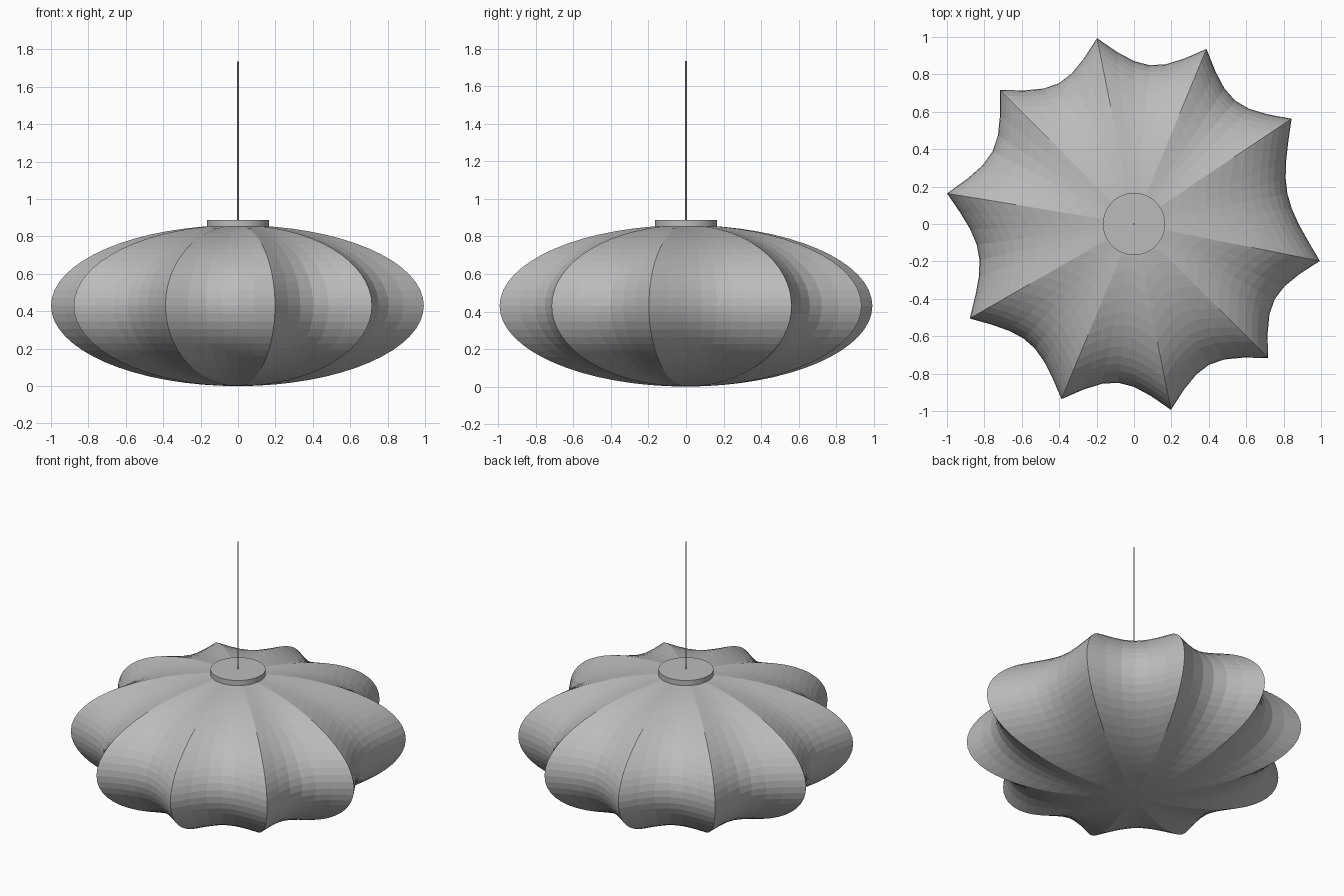
import bpy, bmesh
from math import sin, cos, pi, radians

cube = bpy.data.objects.get("Cube")
if cube:
    bpy.data.objects.remove(cube)

grey = bpy.data.materials.new("soft grey")
grey.use_nodes = True
COLOUR = (0.5, 0.5, 0.5, 1)
grey.diffuse_color = COLOUR
grey.node_tree.nodes["Principled BSDF"].inputs["Base Color"].default_value = COLOUR


def make_object(name, bm):
    bmesh.ops.recalc_face_normals(bm, faces=bm.faces)
    mesh = bpy.data.meshes.new(name)
    bm.to_mesh(mesh)
    bm.free()
    mesh.materials.append(grey)
    obj = bpy.data.objects.new(name, mesh)
    bpy.context.collection.objects.link(obj)
    return obj


def cylinder(name, radius, z0, z1, sides):
    bm = bmesh.new()
    bmesh.ops.create_cone(bm, cap_ends=True, segments=sides, radius1=radius,
                          radius2=radius, depth=z1 - z0)
    bmesh.ops.translate(bm, vec=(0, 0, (z0 + z1) / 2), verts=bm.verts)
    return make_object(name, bm)


# Scalloped outline: sharp ribs with hollow bays between them
RIBS = [-11.25, 33.75, 67.5, 101.25, 135, 170.7, 209.9, 247.5, 281.25, 315]
RIB_RADIUS = 1.013
outline = []
for start, end in zip(RIBS, RIBS[1:] + [RIBS[0] + 360]):
    width = end - start
    valley = 0.853 - 0.0015 * (width - 33.75)
    steps = round(width / 5.625)
    for i in range(steps):
        t = i / steps
        radius = valley + (RIB_RADIUS - valley) * abs(2 * t - 1) ** 2
        angle = radians(start + width * t)
        outline.append((radius * cos(angle), radius * sin(angle)))

# Shade: the outline swept over a flattened sphere
HALF_HEIGHT, RINGS = 0.43, 32
bm = bmesh.new()
bottom = bm.verts.new((0, 0, 0))
top = bm.verts.new((0, 0, 2 * HALF_HEIGHT))
rings = []
for k in range(1, RINGS):
    a = pi * k / RINGS
    z = HALF_HEIGHT * (1 - cos(a))
    rings.append([bm.verts.new((x * sin(a), y * sin(a), z)) for x, y in outline])
n = len(outline)
for i in range(n):
    j = (i + 1) % n
    bm.faces.new((bottom, rings[0][j], rings[0][i]))
    bm.faces.new((top, rings[-1][i], rings[-1][j]))
    for low, high in zip(rings, rings[1:]):
        bm.faces.new((low[i], low[j], high[j], high[i]))
make_object("lamp_shade", bm)

# Ceiling-side cap and hanging cord
cap = cylinder("top_cap", 0.166, 0.853, 0.887, 64)
cord = cylinder("hanging_cord", 0.0045, 0.88, 1.735, 16)
for obj in (cap, cord):
    bpy.ops.object.select_all(action="DESELECT")
    obj.select_set(True)
    bpy.context.view_layer.objects.active = obj
    bpy.ops.object.shade_smooth_by_angle(angle=radians(30))
